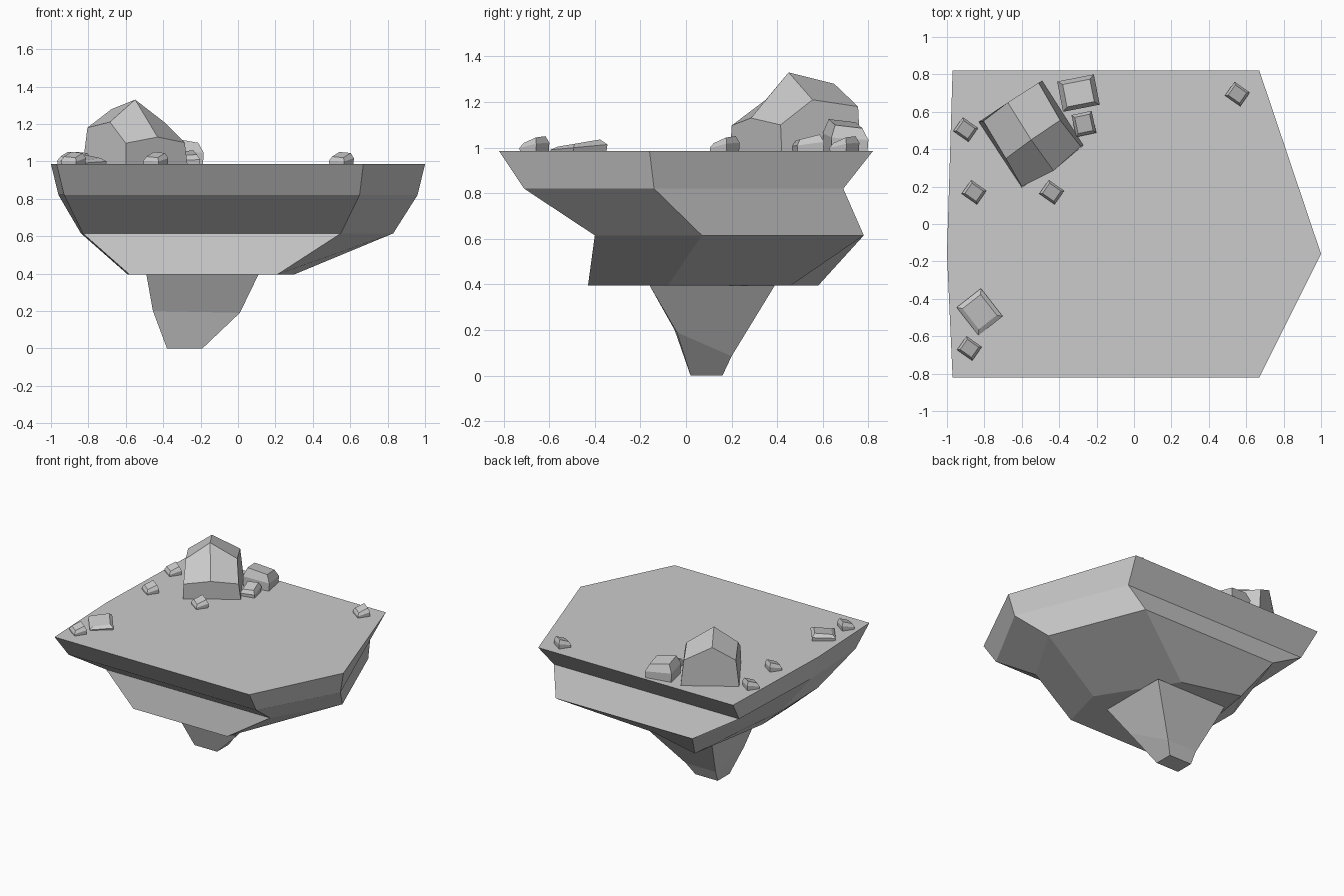
import bpy
from math import cos, sin, radians
from mathutils import Vector

if "Cube" in bpy.data.objects:
    bpy.data.objects.remove(bpy.data.objects["Cube"])

stone = bpy.data.materials.new("stone_grey")
stone.use_nodes = True
GREY = (0.6, 0.6, 0.6, 1)
stone.diffuse_color = GREY
stone.node_tree.nodes["Principled BSDF"].inputs["Base Color"].default_value = GREY


def make(name, verts, faces):
    mesh = bpy.data.meshes.new(name)
    mesh.from_pydata(verts, [], faces)
    mesh.materials.append(stone)
    obj = bpy.data.objects.new(name, mesh)
    bpy.context.collection.objects.link(obj)
    return obj


def loft(name, rings):
    """Join counter-clockwise rings, listed from bottom to top, and cap both ends."""
    n = len(rings[0])
    verts = [v for ring in rings for v in ring]
    faces = [tuple(reversed(range(n))), tuple(range(len(verts) - n, len(verts)))]
    for k in range(len(rings) - 1):
        for i in range(n):
            a, b = k * n + i, k * n + (i + 1) % n
            faces.append((a, b, b + n, a + n))
    return make(name, verts, faces)


def at(z, points):
    return [(x, y, z) for x, y in points]


GROUND = 0.985

# Floating slab: stacked hexagonal layers
loft("island_slab", [
    at(0.395, [(-.58, -.43), (.21, -.43), (.30, -.08), (-.04, .46), (-.48, .58), (-.59, -.08)]),
    at(0.615, [(-.83, -.40), (.55, -.40), (.83, .07), (.55, .78), (-.60, .78), (-.84, .07)]),
    at(0.82, [(-.93, -.71), (.65, -.71), (.96, -.14), (.63, .69), (-.93, .69), (-.96, -.14)]),
    at(GROUND, [(-.97, -.82), (.67, -.82), (1, -.16), (.67, .82), (-.97, .82), (-1, -.16)]),
])

# Hanging spike under the slab
loft("lower_spike", [
    at(0, [(-.38, .02), (-.19, .02), (-.19, .16), (-.38, .16)]),
    [(-.455, -.05, .2), (.01, -.04, .19), (-.14, .2, .085), (-.39, .2, .085)],
    at(0.396, [(-.49, -.16), (.11, -.16), (.11, .39), (-.49, .39)]),
])

# Boulder: four walls under a peaked roof of four facets
corners = [(-.60, .20, 1.097), (-.285, .415, 1.10), (-.51, .755, 1.18), (-.805, .55, 1.18)]
middles = [(-.43, .285, 1.13), (-.395, .555, 1.21), (-.675, .65, 1.28), (-.685, .35, 1.21)]
floor = at(GROUND - .005, [(-.60, .195), (-.27, .42), (-.49, .765), (-.83, .545)])
faces = [(3, 2, 1, 0)]
for i in range(4):
    j = (i + 1) % 4
    faces.append((i, j, 4 + j, 8 + i, 4 + i))
    faces.append((8 + i, 4 + j, 8 + j, 12))
make("boulder", floor + corners + middles + [(-.55, .45, 1.33)], faces)


def rock(name, x, y, sx, sy, angle, height, slope):
    """Chamfered block with a tilted top."""
    c, s = cos(radians(angle)), sin(radians(angle))
    rings = []
    for scale, level in ((.96, 0), (1, .55), (.74, 1)):
        ring = []
        for u, v in ((-1, -1), (1, -1), (1, 1), (-1, 1)):
            px, py = u * sx * scale / 2, v * sy * scale / 2
            d = Vector((px * c - py * s, px * s + py * c))
            z = GROUND - .005 + level * (height + d.dot(Vector(slope)))
            ring.append((x + d.x, y + d.y, z))
        rings.append(ring)
    loft(name, rings)


# Loose rocks
rock("large_rock", -.297, .70, .20, .165, 11, .125, (-.15, -.15))
rock("side_rock", -.268, .535, .11, .12, 12, .065, (0, .25))
rock("flat_rock", -.825, -.47, .19, .165, -52, .04, (0, .17))

# Pebbles
for i, (x, y) in enumerate([(-.90, .505), (-.855, .17), (-.44, .17), (.553, .695), (-.88, -.665)]):
    rock(f"pebble_{i + 1}", x, y, .1, .09, -35, .055, (.15, .35))
